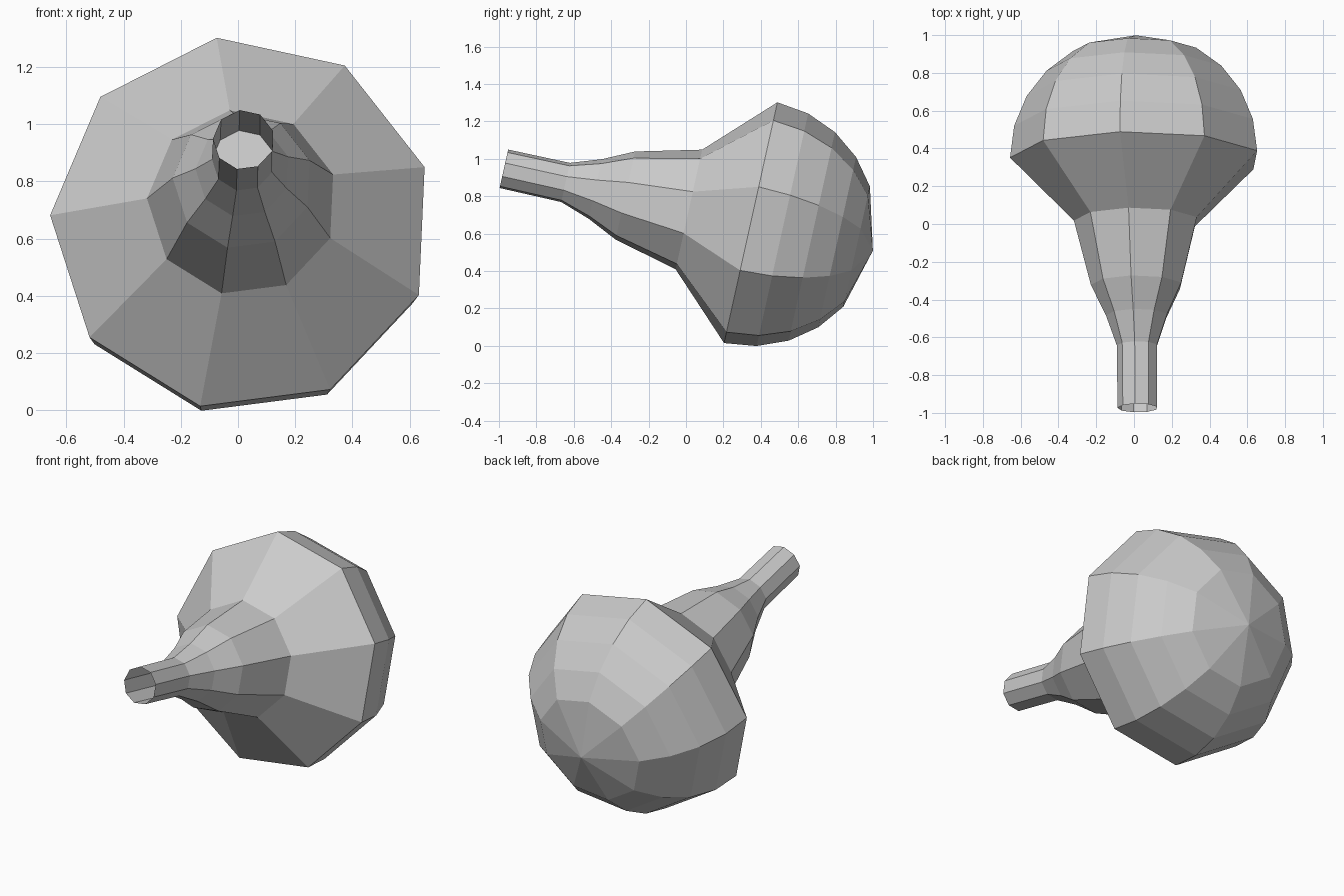
import bpy, bmesh, math
from mathutils import Vector

if "Cube" in bpy.data.objects:
    bpy.data.objects.remove(bpy.data.objects["Cube"])

SIDES = 9
PHASE = math.radians(97.5)
TILT = math.radians(12.5)
R = 0.67
CENTRE = Vector((0.013, 0.345, 0.653))
AXIS = Vector((-0.005, math.cos(TILT), -math.sin(TILT))).normalized()
UP = Vector((0, math.sin(TILT), math.cos(TILT)))
SIDE = Vector((1, 0, 0))


def ring(bm, t, r):
    verts = []
    for i in range(SIDES):
        a = PHASE + math.tau * i / SIDES
        verts.append(bm.verts.new(CENTRE + AXIS * t + (SIDE * math.cos(a) + UP * math.sin(a)) * r))
    return verts


def finish(bm, name):
    mesh = bpy.data.meshes.new(name)
    bm.to_mesh(mesh)
    bm.free()
    bpy.context.collection.objects.link(bpy.data.objects.new(name, mesh))


# Bulb shell: open tubular neck flaring out to a faceted dome
profile = [(-1.351, 0.107), (-1.013, 0.109), (-0.85, 0.166), (-0.686, 0.245), (-0.338, 0.333)]
profile += [(R * math.sin(math.radians(d)), R * math.cos(math.radians(d))) for d in range(0, 61, 15)]
bm = bmesh.new()
rings = [ring(bm, t, r) for t, r in profile]
for a, b in zip(rings, rings[1:]):
    for i in range(SIDES):
        j = (i + 1) % SIDES
        bm.faces.new((a[i], a[j], b[j], b[i]))
tip = bm.verts.new(CENTRE + AXIS * R)
for i in range(SIDES):
    bm.faces.new((rings[-1][i], rings[-1][(i + 1) % SIDES], tip))
bm.normal_update()
if tip.link_faces[0].normal.dot(AXIS) < 0:
    bmesh.ops.reverse_faces(bm, faces=bm.faces[:])
finish(bm, "bulb_shell")

# Flat floor closing the neck tube inside
bm = bmesh.new()
face = bm.faces.new(ring(bm, -1.013, 0.109))
face.normal_update()
if face.normal.dot(AXIS) > 0:
    face.normal_flip()
finish(bm, "neck_floor")
